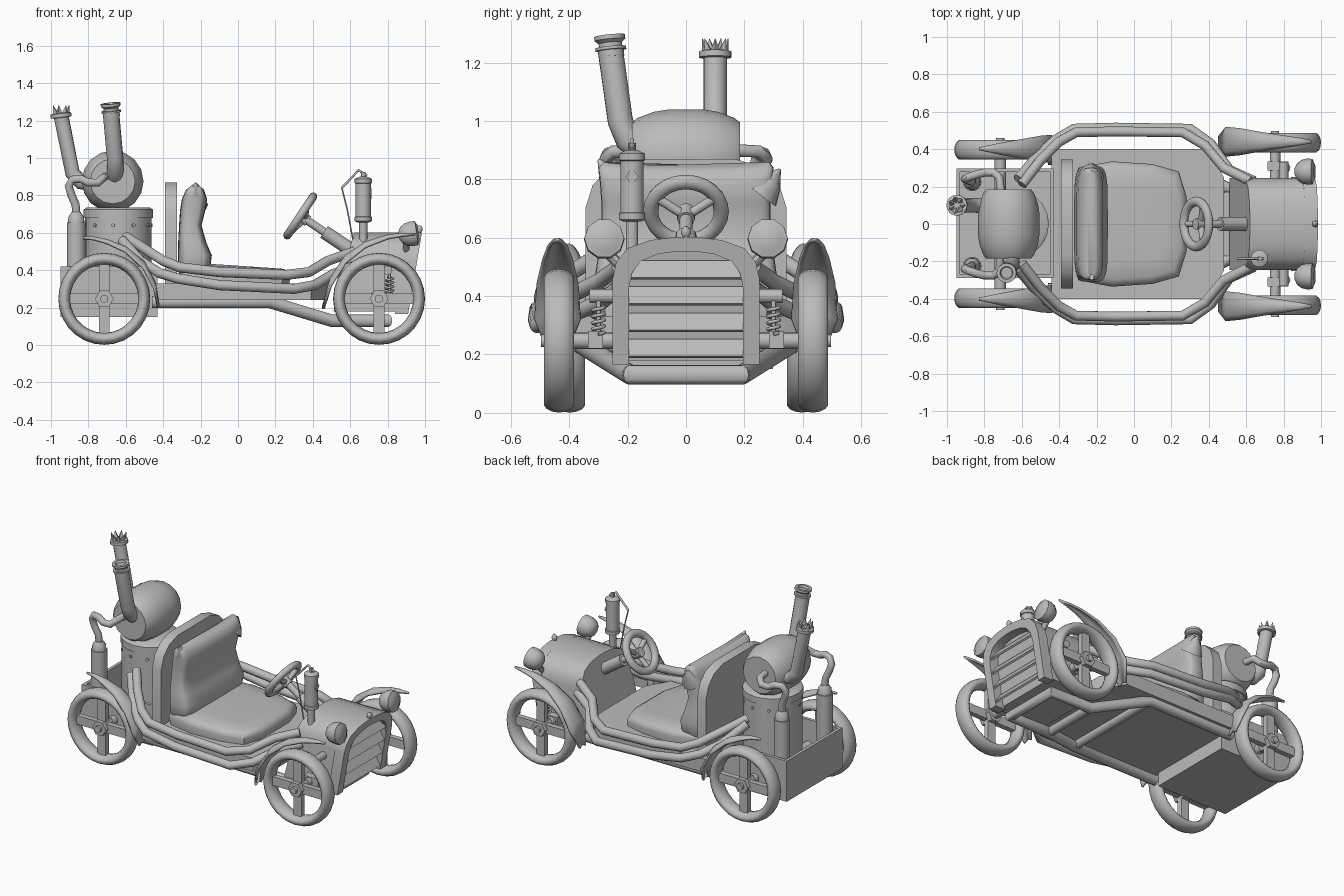
import bpy, bmesh, math
from mathutils import Vector, Matrix

if "Cube" in bpy.data.objects:
    bpy.data.objects.remove(bpy.data.objects["Cube"])

GREY = bpy.data.materials.new("plain grey")
GREY.diffuse_color = (0.5, 0.5, 0.5, 1)
GREY.use_nodes = True
GREY.node_tree.nodes["Principled BSDF"].inputs["Base Color"].default_value = GREY.diffuse_color


def finish(name, bm):
    bmesh.ops.recalc_face_normals(bm, faces=bm.faces)
    me = bpy.data.meshes.new(name)
    bm.to_mesh(me)
    bm.free()
    me.materials.append(GREY)
    ob = bpy.data.objects.new(name, me)
    bpy.context.collection.objects.link(ob)
    return ob


def loft(name, rings, closed=True, caps=True, weld=False):
    """Skin a list of equal-length point rings."""
    bm = bmesh.new()
    vs = [[bm.verts.new(p) for p in r] for r in rings]
    n = len(rings[0])
    for a, b in zip(vs, vs[1:]):
        for i in range(n if closed else n - 1):
            j = (i + 1) % n
            bm.faces.new((a[i], a[j], b[j], b[i]))
    if caps:
        bm.faces.new(vs[0])
        bm.faces.new(vs[-1])
    if weld:
        bmesh.ops.remove_doubles(bm, verts=bm.verts, dist=1e-5)
    return finish(name, bm)


def lathe(name, a, b, prof, n=20):
    """Turned part along a->b; prof = (fraction along, radius)."""
    a, b = Vector(a), Vector(b)
    q = (b - a).to_track_quat('Z', 'Y')
    rings = [[a + (b - a) * t + q @ Vector((r * math.cos(k * math.tau / n), r * math.sin(k * math.tau / n), 0))
              for k in range(n)] for t, r in prof]
    return loft(name, rings)


def cyl(name, a, b, r, n=16):
    return lathe(name, a, b, [(0, r), (1, r)], n)


def box(name, c, size, rot=None):
    bm = bmesh.new()
    m = Matrix.Translation(c) @ (rot or Matrix()) @ Matrix.Diagonal((*size, 1))
    bmesh.ops.create_cube(bm, size=1, matrix=m)
    return finish(name, bm)


def tube(name, pts, r):
    cu = bpy.data.curves.new(name, 'CURVE')
    cu.dimensions = '3D'
    cu.bevel_depth, cu.bevel_resolution, cu.use_fill_caps = r, 5, True
    sp = cu.splines.new('POLY')
    sp.points.add(len(pts) - 1)
    for p, co in zip(sp.points, pts):
        p.co = (*co, 1)
    tmp = bpy.data.objects.new(name, cu)
    bpy.context.collection.objects.link(tmp)
    bpy.context.view_layer.update()
    bm = bmesh.new()
    bm.from_mesh(tmp.to_mesh())
    bpy.data.objects.remove(tmp)
    return finish(name, bm)


def torus(name, c, axis, R, rr, ra, n=28, m=14):
    """Ring with radial half-thickness rr and axial half-width ra."""
    q = Vector(axis).to_track_quat('Z', 'Y')
    rings = []
    for i in range(n + 1):
        t = i * math.tau / n
        rings.append([Vector(c) + q @ Vector(((R + rr * math.cos(u)) * math.cos(t), (R + rr * math.cos(u)) * math.sin(t),
                      ra * math.sin(u))) for u in (k * math.tau / m for k in range(m))])
    return loft(name, rings, caps=False, weld=True)


def mir(pts, s):
    return [(x, y * s, z) for x, y, z in pts]


def cushion(name, rings_spec):
    """Soft pad: rings of (z, x0, x1, half width, corner lift)."""
    rings = []
    for z, x0, x1, w, lift in rings_spec:
        cx, hx, ring = (x0 + x1) / 2, (x1 - x0) / 2, []
        for k in range(32):
            c, s = math.cos(k * math.tau / 32), math.sin(k * math.tau / 32)
            y = math.copysign(abs(s) ** 0.4, s)
            x = math.copysign(abs(c) ** 0.4, c)
            ring.append((cx + hx * x, w * y, z + lift * abs(y) ** 4))
        rings.append(ring)
    return loft(name, rings)


# Wheels, hubs, spokes and fenders
front_f = [(.95, .60, .008), (.88, .60, .022), (.80, .592, .034), (.68, .555, .052), (.57, .48, .072), (.49, .36, .08), (.45, .21, .03)]
rear_f = [(-.83, .58, .008), (-.77, .58, .02), (-.70, .567, .035), (-.60, .53, .052), (-.50, .45, .07), (-.44, .34, .075), (-.42, .22, .03)]
for s in (1, -1):
    for tag, wx, wy, fen in (("front", .754, .435, front_f), ("rear", -.715, .397, rear_f)):
        y = s * wy
        torus(tag + "_tyre", (wx, y, .247), (0, 1, 0), .214, .032, .053)
        for a in (0, math.pi / 2):
            box(tag + "_spokes", (wx, y, .247), (.40, .035, .058), Matrix.Rotation(a, 4, 'Y'))
        cyl(tag + "_hub", (wx, y - s * .05, .247), (wx, y + s * .045, .247), .05, 6)
        cyl(tag + "_hub_cap", (wx, y, .247), (wx, y + s * .062, .247), .022, 10)
        rings = [[(x, s * (wy + .005) + w * t, z - .5 * w * t * t) for t in (-1, -.6, -.2, .2, .6, 1)] for x, z, w in fen]
        fo = loft(tag + "_fender", rings, closed=False, caps=False)
        fo.modifiers.new("thick", 'SOLIDIFY').thickness = .014
cyl("front_axle", (.754, -.42, .247), (.754, .42, .247), .028)
cyl("rear_axle", (-.715, -.4, .247), (-.715, .4, .247), .03)

# Front suspension
for s in (1, -1):
    box("axle_block", (.77, s * .31, .25), (.11, .05, .06))
    cyl("upper_arm", (.80, s * .22, .40), (.80, s * .33, .40), .025, 10)
    tube("spring", [(.81 + .02 * math.cos(k * .7), s * .30 + .02 * math.sin(k * .7), .27 + k * .0024) for k in range(40)], .006)
    cyl("damper", (.81, s * .30, .25), (.81, s * .30, .40), .009, 8)

# Lower chassis frame and floor
half = [(-.46, .35, .23), (.17, .35, .23), (.5, .19, .13), (.8, .19, .13)]
tube("chassis_frame", half + mir(half, -1)[::-1], .034)
cyl("cross_bar", (.5, -.19, .13), (.5, .19, .13), .028)
cyl("middle_cross_bar", (.17, -.35, .23), (.17, .35, .23), .028)
plan = [(-.44, -.40), (.39, -.40), (.48, -.25), (.48, .25), (.39, .40), (-.44, .40)]
loft("floor", [[(x, y, z) for x, y in plan] for z in (.24, .33)])

# Paired side rails
upper = [(-.60, .21, .58), (-.50, .34, .515), (-.40, .44, .45), (-.31, .49, .415), (-.1, .495, .39), (.26, .49, .375),
         (.38, .42, .39), (.48, .30, .45), (.62, .23, .50)]
lower = [(-.62, .24, .56), (-.52, .36, .45), (-.42, .45, .385), (-.32, .51, .355), (-.1, .515, .32), (.30, .51, .30),
         (.41, .43, .32), (.51, .29, .38), (.64, .23, .43)]
for s in (1, -1):
    tube("upper_side_rail", mir(upper, s), .027)
    tube("lower_side_rail", mir(lower, s), .027)

# Seat: rounded back panel and two cushions
prof = [(-.345, .30), (-.345, .70), (-.32, .78), (-.26, .84), (-.17, .87)]
prof += [(-y, z) for y, z in prof[::-1]]
loft("seat_panel", [[(x, y, z) for y, z in prof] for x in (-.39, -.325)])
cushion("seat_back", [(.36, -.31, -.19, .27, 0), (.40, -.32, -.15, .30, 0), (.48, -.32, -.14, .31, 0), (.55, -.32, -.17, .30, 0),
                      (.64, -.315, -.195, .29, 0), (.72, -.31, -.175, .29, 0), (.78, -.30, -.165, .295, .01),
                      (.825, -.28, -.18, .30, .015), (.845, -.25, -.205, .285, .015)])
lathe("seat_corner", (-.23, .255, .75), (-.225, .322, .835), [(0, .07), (.5, .045), (1, .004)], 10)
lathe("seat_corner", (-.23, -.23, .77), (-.225, -.30, .868), [(0, .06), (.5, .04), (1, .004)], 10)
seat = [(.30, .96), (.375, 1), (.402, .97), (.418, .88), (.424, .6)]
plan = [(-.30, -.30), (-.12, -.335), (.10, -.32), (.24, -.28), (.28, -.15), (.28, .15), (.24, .28), (.10, .32), (-.12, .335), (-.30, .30)]
loft("seat_cushion", [[(x * k, y * k, z - (x * .04)) for x, y in plan] for z, k in seat])

# Rear tray, open on top
box("tray_floor", (-.69, .005, .18), (.52, .585, .06))
for s in (1, -1):
    box("tray_side", (-.69, .005 + s * .2825, .285), (.52, .02, .27))
    box("tray_end", (-.69 + s * .25, .005, .285), (.02, .585, .27))

# Boiler: upright base, banded top, barrel drum
lathe("boiler_base", (-.64, 0, .18), (-.64, 0, .735), [(0, .178), (.9, .178), (.9, .185), (.98, .185), (1, .17)], 20)
lathe("boiler_drum", (-.67, -.185, .875), (-.67, .185, .875),
      [(0, .12), (.05, .135), (.2, .156), (.35, .165), (.65, .165), (.8, .156), (.95, .135), (1, .12)], 16)
for k in range(10):
    a = k * math.tau / 10 + .16
    d = Vector((math.cos(a), math.sin(a), 0))
    c = Vector((-.64, 0, .64))
    cyl("rivet", c + d * .17, c + d * .184, .01, 8)

# Chimneys
tube("front_chimney", [(-.66, -.15, .90), (-.655, -.20, .935), (-.657, -.225, 1.0), (-.68, -.26, 1.25)], .044)
lathe("chimney_top", (-.675, -.255, 1.22), (-.682, -.262, 1.292),
      [(0, .044), (.3, .044), (.31, .053), (.45, .053), (.46, .04), (.65, .04), (.8, .053), (1, .053), (1, .035), (.8, .03)], 16)
tube("rear_chimney", [(-.76, .08, .86), (-.84, .1, .87), (-.885, .1, .92), (-.945, .1, 1.22)], .04)
lathe("crown_band", (-.945, .1, 1.215), (-.948, .1, 1.24), [(0, .045), (.1, .056), (.9, .056), (1, .045)], 16)
for k in range(7):
    a = k * math.tau / 7
    c, s = math.cos(a), math.sin(a)
    lathe("crown_spike", (-.948 + .03 * c, .1 + .03 * s, 1.235), (-.948 + .046 * c, .1 + .046 * s, 1.282),
          [(0, .018), (1, .001)], 4)

# Side tanks with bent steam pipes
for s in (1, -1):
    lathe("side_tank", (-.865, s * .225, .2), (-.865, s * .225, .71),
          [(0, .05), (.89, .05), (.89, .044), (.95, .042), (1, .025)], 14)
    pipe = [(-.865, .225, .69), (-.868, .228, .75), (-.89, .235, .80), (-.905, .24, .85), (-.885, .25, .885), (-.84, .265, .888),
            (-.80, .275, .868), (-.75, .275, .868), (-.72, .25, .895), (-.71, .16, .90)]
    tube("steam_pipe", mir(pipe, s), .022)

# Hood and radiator frame
arch = [(-.245, .18), (-.245, .46), (-.232, .52), (-.195, .565), (-.12, .592), (-.04, .602)]
arch += [(-y, z) for y, z in arch[::-1]]
shear = lambda z: .90 + (z - .17) * .17
loft("hood", [[(.51 + max(0, z - .18) * .26, y, z) for y, z in arch], [(shear(z) - .05, y, z) for y, z in arch]])
sect = []
for y, z in arch:
    oy, oz = y * 1.03, .165 + (z - .18) * 1.035
    iy, iz = y * .8, .165 + (z - .18) * .92
    f, g = shear(oz), shear(iz)
    sect.append([(f - .06, oy, oz), (f + .01, oy, oz), (g + .01, iy, iz), (g - .06, iy, iz)])
loft("radiator_frame", sect)
for z in (.22, .31, .40, .49):
    box("grille_slat", (shear(z) - .02, 0, z), (.012, .40, .07), Matrix.Rotation(-.6, 4, 'Y'))
lathe("hood_ornament", (.965, 0, .60), (.975, 0, .64), [(0, .01), (.4, .018), (.7, .015), (1, .004)], 8)

# Headlights
for s in (1, -1):
    lathe("headlight", (.86, s * .28, .585), (.965, s * .28, .60),
          [(0, .02), (.12, .045), (.35, .063), (.65, .07), (.9, .068), (.92, .058), (1, .045)], 10)
    cyl("headlight_stem", (.90, s * .22, .5), (.90, s * .28, .56), .018, 8)

# Steering wheel and column
c, ax = Vector((.333, 0, .69)), Vector((.83, 0, -.555)).normalized()
torus("steering_wheel", c, ax, .121, .026, .022, 24, 12)
hub = c + ax * .03
up = Vector((.555, 0, .83))
for a in (math.pi / 3, -math.pi / 3, math.pi):
    d = up * math.cos(a) + Vector((0, 1, 0)) * math.sin(a)
    cyl("wheel_spoke", hub, c + d * .125, .016, 10)
cyl("wheel_hub", c - ax * .005, c + ax * .05, .03, 12)
cyl("steering_column", c, (.64, 0, .485), .022, 12)
cyl("column_sleeve", (.46, 0, .605), (.62, 0, .498), .037, 12)

# Whistle canister with lever and cable
lathe("whistle", (.67, -.185, .655), (.67, -.185, .90),
      [(0, .03), (.03, .046), (.12, .046), (.13, .041), (.85, .041), (.86, .046), (.95, .046), (1, .02)], 14)
cyl("whistle_post", (.67, -.185, .54), (.67, -.185, .67), .022, 10)
cyl("whistle_knob", (.67, -.185, .89), (.67, -.185, .925), .013, 8)
tube("whistle_lever", [(.69, -.185, .905), (.645, -.185, .935), (.555, -.185, .84)], .007)
tube("whistle_cable", [(.555, -.185, .84), (.585, -.185, .72), (.615, -.185, .56)], .004)
loft("whistle_diamond", [[(x, -.185, .84), (x, -.163, .81), (x, -.185, .78), (x, -.207, .81)] for x in (.706, .714)])

# Smooth shading with sharp edges kept
for ob in bpy.data.objects:
    bpy.ops.object.select_all(action='DESELECT')
    ob.select_set(True)
    bpy.context.view_layer.objects.active = ob
    bpy.ops.object.shade_smooth_by_angle(angle=math.radians(45))
